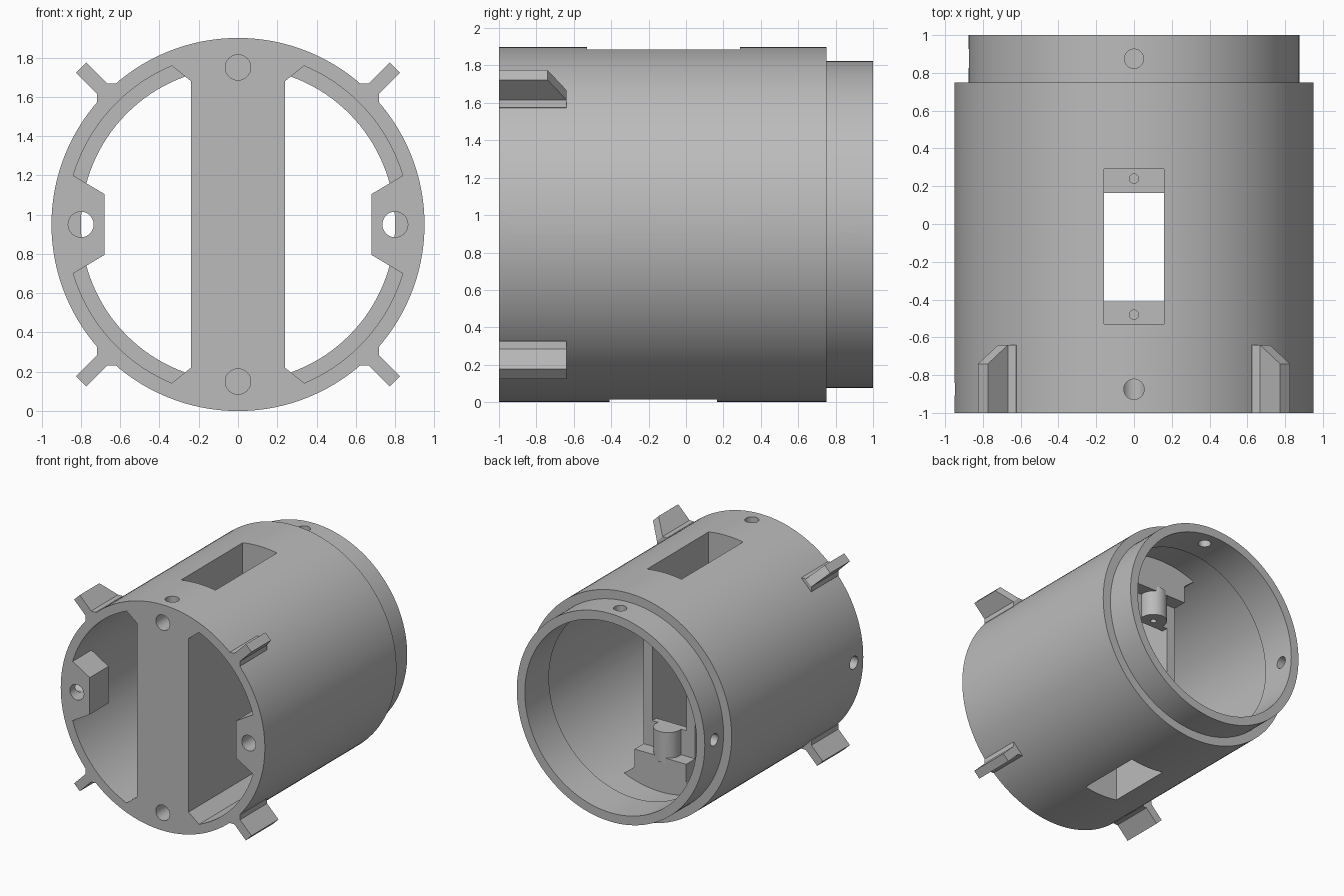
import bpy, bmesh, math
from mathutils import Matrix, Vector

cube = bpy.data.objects.get("Cube")
if cube:
    bpy.data.objects.remove(cube, do_unlink=True)

CENTRE = 0.95          # height of the tube axis
FRONT, BACK = -1.0, 1.0
TAU = math.tau

grey = bpy.data.materials.new("plain grey")
grey.use_nodes = True
colour = (0.5, 0.5, 0.5, 1)
grey.diffuse_color = colour
grey.node_tree.nodes["Principled BSDF"].inputs["Base Color"].default_value = colour


def finish(bm, name):
    bmesh.ops.recalc_face_normals(bm, faces=bm.faces)
    mesh = bpy.data.meshes.new(name)
    bm.to_mesh(mesh)
    bm.free()
    obj = bpy.data.objects.new(name, mesh)
    bpy.context.collection.objects.link(obj)
    mesh.materials.append(grey)
    return obj


def prism(name, outline, y0, y1, angle=0):
    """Extrude an (x, height above axis) outline along y, turned about the axis."""
    bm = bmesh.new()
    face = bm.faces.new([bm.verts.new((x, y0, h)) for x, h in outline])
    new = bmesh.ops.extrude_face_region(bm, geom=[face])["geom"]
    bmesh.ops.translate(bm, vec=(0, y1 - y0, 0),
                        verts=[v for v in new if isinstance(v, bmesh.types.BMVert)])
    bm.transform(Matrix.Rotation(angle, 4, 'Y'))
    return finish(bm, name)


def box(name, half, y0, y1, h0, h1, angle=0):
    return prism(name, [(-half, h0), (half, h0), (half, h1), (-half, h1)], y0, y1, angle)


def rod(name, start, end, radius, angle=0, sides=32):
    start, end = Vector(start), Vector(end)
    axis = end - start
    bm = bmesh.new()
    bmesh.ops.create_cone(bm, cap_ends=True, segments=sides, radius1=radius,
                          radius2=radius, depth=axis.length)
    turn = axis.to_track_quat('Z', 'Y').to_matrix().to_4x4()
    bm.transform(Matrix.Rotation(angle, 4, 'Y') @ Matrix.Translation((start + end) / 2) @ turn)
    return finish(bm, name)


def lathe(name, profile, steps=128):
    bm = bmesh.new()
    verts = [bm.verts.new((r, y, 0)) for r, y in profile]
    edges = [bm.edges.new((a, b)) for a, b in zip(verts, verts[1:] + verts[:1])]
    bmesh.ops.spin(bm, geom=verts + edges, cent=(0, 0, 0), axis=(0, 1, 0),
                   angle=TAU, steps=steps, use_merge=True)
    bmesh.ops.remove_doubles(bm, verts=bm.verts, dist=1e-5)
    return finish(bm, name)


def combine(target, tool, operation):
    mod = target.modifiers.new("combine", 'BOOLEAN')
    mod.operation, mod.solver, mod.object = operation, 'EXACT', tool
    bpy.context.view_layer.update()
    graph = bpy.context.evaluated_depsgraph_get()
    mesh = bpy.data.meshes.new_from_object(target.evaluated_get(graph))
    target.modifiers.clear()
    target.data = mesh
    bpy.data.objects.remove(tool, do_unlink=True)


# Tube with a narrower spigot at the back
shell = lathe("tube_housing", [(0.95, FRONT), (0.95, 0.75), (0.875, 0.75), (0.875, BACK),
                               (0.8, BACK), (0.8, 0.68), (0.875, 0.68), (0.875, FRONT)])
quarters = [i * TAU / 4 for i in range(4)]
solids, cuts = [], []

# Central column with flared rails along the top and bottom
solids.append(box("column", 0.24, FRONT, 0.22, -0.9, 0.9))
side = [(0.24, 0.58), (0.24, 0.73), (0.34, 0.81), (0.38, 0.85), (0.24, 0.9)]
rail = side + [(-x, h) for x, h in reversed(side)]
for turn in (0, math.pi):
    solids.append(prism("rail", rail, FRONT, 0.34, turn))
    solids.append(rod("screw_post", (0, 0.24, 0.365), (0, 0.24, 0.62), 0.11, turn))
    cuts.append(box("window_pocket", 0.16, -0.53, 0.29, 0.65, 1.2, turn))
    for y in (-0.48, 0.24):
        cuts.append(rod("seat_hole", (0, y, 0.3), (0, y, 0.7), 0.025, turn, 16))
cuts.append(box("channel", 0.16, -0.41, 0.165, -1.2, 1.2))
cuts.append(box("channel_back", 0.16, 0.1, 0.5, -0.365, 0.365))

# Screw bosses on both sides of the front rim
boss = [(-0.25, 0.9), (-0.25, 0.84), (-0.155, 0.68), (0.155, 0.68), (0.25, 0.84), (0.25, 0.9)]
for turn in quarters[1::2]:
    solids.append(prism("boss", boss, FRONT, -0.75, turn))

# Screw holes around both ends
for turn in quarters:
    cuts.append(rod("axial_hole", (0, -1.1, 0.8), (0, -0.7, 0.8), 0.065, turn))
    cuts.append(rod("radial_hole", (0, -0.875, 0.8), (0, -0.875, 1.1), 0.054, turn))
    cuts.append(rod("spigot_hole", (0, 0.875, 0.7), (0, 0.875, 1.1), 0.051, turn))

# Four diagonal mounting tabs with a flared root and sloped back
tab = [(-0.066, 0.92), (-0.066, 0.951), (-0.037, 0.98), (-0.037, 1.13)]
tab += [(-x, h) for x, h in reversed(tab)]
for turn in quarters:
    angle = turn + TAU / 8
    piece = prism("tab", tab, FRONT, -0.64, angle)
    wedge = bmesh.new()
    corners = [(-0.74, 1.13), (-0.64, 0.98), (-0.5, 0.98), (-0.5, 1.2), (-0.74, 1.2)]
    face = wedge.faces.new([wedge.verts.new((-0.2, y, h)) for y, h in corners])
    new = bmesh.ops.extrude_face_region(wedge, geom=[face])["geom"]
    bmesh.ops.translate(wedge, vec=(0.4, 0, 0),
                        verts=[v for v in new if isinstance(v, bmesh.types.BMVert)])
    wedge.transform(Matrix.Rotation(angle, 4, 'Y'))
    combine(piece, finish(wedge, "tab_slope"), 'DIFFERENCE')
    solids.append(piece)
    cuts.append(rod("tab_hole", (-0.12, -0.81, 1.05), (0.12, -0.81, 1.05), 0.042, angle, 24))

for part in solids:
    combine(shell, part, 'UNION')
for part in cuts:
    combine(shell, part, 'DIFFERENCE')

# Stand the housing on the ground and keep machined edges crisp
shell.data.transform(Matrix.Translation((0, 0, CENTRE)))
bpy.ops.object.select_all(action='DESELECT')
shell.select_set(True)
bpy.context.view_layer.objects.active = shell
bpy.ops.object.shade_smooth_by_angle(angle=math.radians(25))
